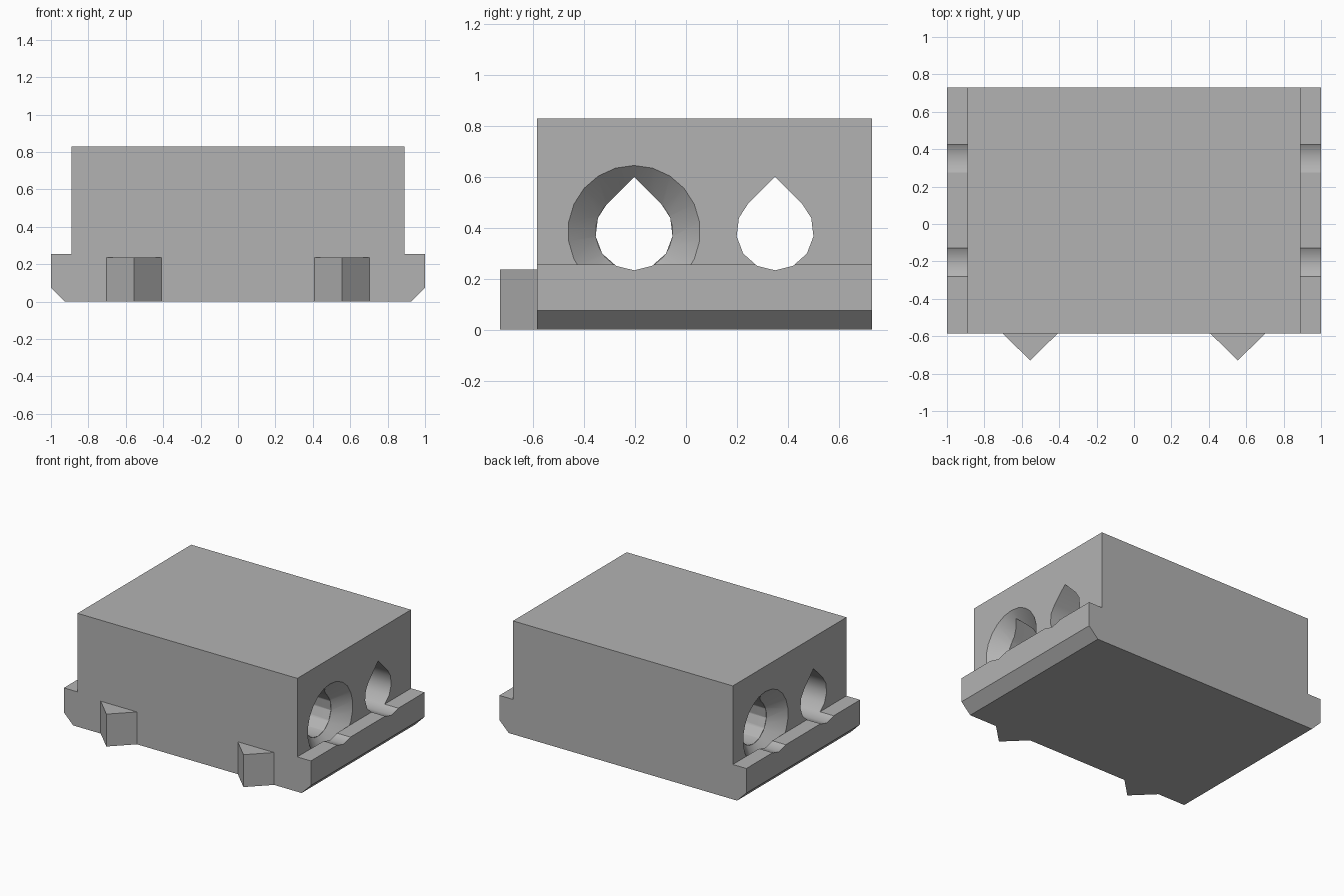
import bpy, bmesh, math
from mathutils import Vector

cube = bpy.data.objects.get("Cube")
if cube:
    bpy.data.objects.remove(cube, do_unlink=True)

FRONT, BACK = -0.585, 0.73
WALL, RAIL = 0.89, 1.0
HOLE_Z, HOLE_R = 0.385, 0.152
FUNNEL_R, FUNNEL_DEPTH = 0.26, 0.1

grey = bpy.data.materials.new("light grey")
grey.use_nodes = True
grey.diffuse_color = (0.45, 0.45, 0.45, 1)
grey.node_tree.nodes["Principled BSDF"].inputs["Base Color"].default_value = grey.diffuse_color


def loft(name, start, end):
    """Solid between two matching outlines."""
    bm = bmesh.new()
    a = [bm.verts.new(p) for p in start]
    b = [bm.verts.new(p) for p in end]
    bm.faces.new(a)
    bm.faces.new(b)
    for i in range(len(a)):
        j = (i + 1) % len(a)
        bm.faces.new((a[i], a[j], b[j], b[i]))
    bmesh.ops.recalc_face_normals(bm, faces=bm.faces)
    mesh = bpy.data.meshes.new(name)
    bm.to_mesh(mesh)
    bm.free()
    mesh.materials.append(grey)
    obj = bpy.data.objects.new(name, mesh)
    bpy.context.collection.objects.link(obj)
    return obj


def activate(obj):
    bpy.ops.object.select_all(action='DESELECT')
    obj.select_set(True)
    bpy.context.view_layer.objects.active = obj


def cut(target, cutter):
    cutter.hide_render = True
    mod = target.modifiers.new("cut", 'BOOLEAN')
    mod.operation = 'DIFFERENCE'
    mod.solver = 'EXACT'
    mod.object = cutter
    activate(target)
    bpy.ops.object.modifier_apply(modifier=mod.name)
    bpy.data.objects.remove(cutter, do_unlink=True)


def ring(x, y, radius, sides=22):
    """Circle facing along x, with a vertex at the top."""
    angles = [math.tau * i / sides for i in range(sides)]
    return [Vector((x, y + radius * math.sin(t), HOLE_Z + radius * math.cos(t))) for t in angles]


def teardrop(x, y):
    """Round bottom with a right-angled point on top."""
    step = math.tau / 13
    side = [(HOLE_R * math.sin(step * k), -HOLE_R * math.cos(step * k)) for k in range(5)]
    shoulder = HOLE_R * math.sqrt(0.5)
    side.append((shoulder, shoulder))
    outline = side + [(0, 2 * shoulder)] + [(-u, v) for u, v in reversed(side[1:])]
    return [Vector((x, y + u, HOLE_Z + v)) for u, v in outline]


# Block with side rails, chamfered underneath
half = [(0.925, 0), (RAIL, 0.075), (RAIL, 0.255), (WALL, 0.255), (WALL, 0.83)]
profile = half + [(-x, z) for x, z in reversed(half)]
block = loft("block", [(x, FRONT, z) for x, z in profile], [(x, BACK, z) for x, z in profile])

# Two through holes, each with a funnel on opposite sides
for y, side in ((-0.204, 1), (0.35, -1)):
    cut(block, loft("funnel_cutter", ring(side * WALL, y, FUNNEL_R),
                    ring(side * (WALL - FUNNEL_DEPTH), y, HOLE_R)))
    cut(block, loft("hole_cutter", teardrop(-1.2, y), teardrop(1.2, y)))
activate(block)
bpy.ops.object.shade_smooth_by_angle(angle=math.radians(30))

# Wedge teeth on the front
for name, x in (("left_tooth", 0.555), ("right_tooth", -0.555)):
    wedge = [(x - 0.147, FRONT), (x, -0.73), (x + 0.147, FRONT)]
    loft(name, [(u, v, 0) for u, v in wedge], [(u, v, 0.237) for u, v in wedge])
